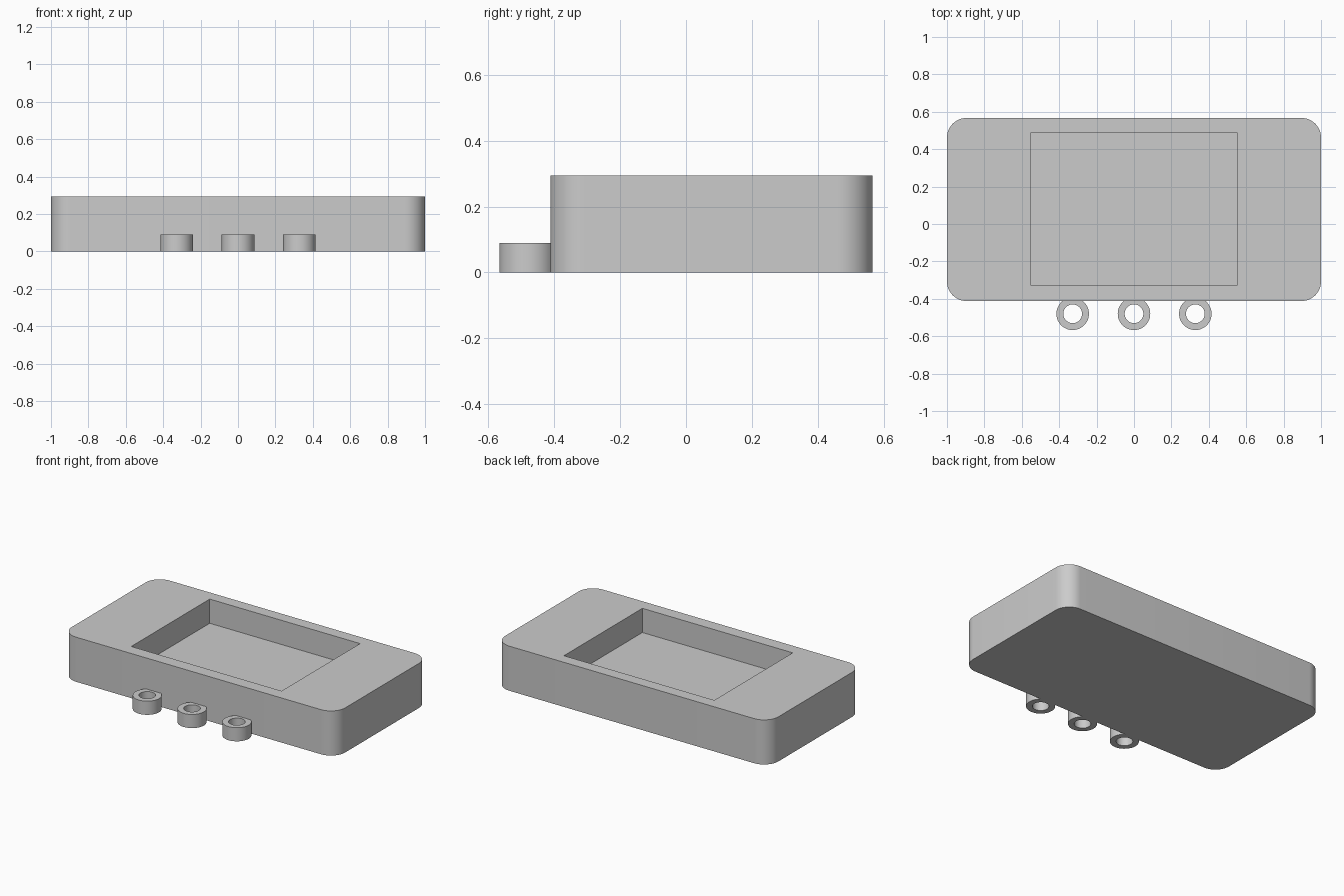
import bpy, bmesh, math
from mathutils import Matrix, Vector

cube = bpy.data.objects.get("Cube")
if cube:
    bpy.data.objects.remove(cube, do_unlink=True)

HEIGHT, FRONT, BACK = 0.295, -0.412, 0.567
CORNER = 0.105

grey = bpy.data.materials.new("plain_grey")
grey.use_nodes = True
colour = (0.6, 0.6, 0.6, 1)
grey.diffuse_color = colour
grey.node_tree.nodes["Principled BSDF"].inputs["Base Color"].default_value = colour


def make_object(name, bm):
    bmesh.ops.recalc_face_normals(bm, faces=bm.faces)
    mesh = bpy.data.meshes.new(name)
    bm.to_mesh(mesh)
    bm.free()
    mesh.materials.append(grey)
    obj = bpy.data.objects.new(name, mesh)
    bpy.context.collection.objects.link(obj)
    return obj


def box(low, high):
    bm = bmesh.new()
    low, high = Vector(low), Vector(high)
    matrix = Matrix.Translation((low + high) / 2) @ Matrix.Diagonal((high - low).to_4d())
    bmesh.ops.create_cube(bm, size=1, matrix=matrix)
    return bm


def select_only(obj):
    bpy.ops.object.select_all(action='DESELECT')
    obj.select_set(True)
    bpy.context.view_layer.objects.active = obj


def smooth(obj):
    select_only(obj)
    bpy.ops.object.shade_smooth_by_angle(angle=math.radians(30))


# Tray body with rounded upright corners
bm = box((-1, FRONT, 0), (1, BACK, HEIGHT))
upright = [e for e in bm.edges if abs(e.verts[0].co.z - e.verts[1].co.z) > 0.1]
bmesh.ops.bevel(bm, geom=upright, offset=CORNER, segments=12, profile=0.5, affect='EDGES')
body = make_object("tray_body", bm)

# Rectangular pocket sunk into the top
cutter = make_object("pocket_cutter", box((-0.55, -0.33, 0.135), (0.55, 0.49, 0.5)))
cutter.hide_render = True
cut = body.modifiers.new("pocket", 'BOOLEAN')
cut.operation, cut.solver, cut.object = 'DIFFERENCE', 'EXACT', cutter
select_only(body)
bpy.ops.object.modifier_apply(modifier=cut.name)
bpy.data.objects.remove(cutter, do_unlink=True)
smooth(body)


# Ring loops along the front, trimmed flat where they meet the body
def ring_loop(name, x, y=-0.48, inner=0.05, outer=0.087, height=0.09):
    bm = bmesh.new()
    profile = [(inner, 0), (outer, 0), (outer, height), (inner, height)]
    verts = [bm.verts.new((x + r, y, z)) for r, z in profile]
    edges = [bm.edges.new((verts[i], verts[i - 1])) for i in range(4)]
    bmesh.ops.spin(bm, geom=verts + edges, cent=(x, y, 0), axis=(0, 0, 1),
                   angle=math.tau, steps=48, use_merge=True)
    bmesh.ops.remove_doubles(bm, verts=bm.verts, dist=0.0001)
    bmesh.ops.bisect_plane(bm, geom=bm.verts[:] + bm.edges[:] + bm.faces[:],
                           plane_co=(0, FRONT, 0), plane_no=(0, 1, 0), clear_outer=True)
    bmesh.ops.holes_fill(bm, edges=[e for e in bm.edges if e.is_boundary])
    smooth(make_object(name, bm))


for name, x in (("right_ring", -0.328), ("middle_ring", 0), ("left_ring", 0.328)):
    ring_loop(name, x)
